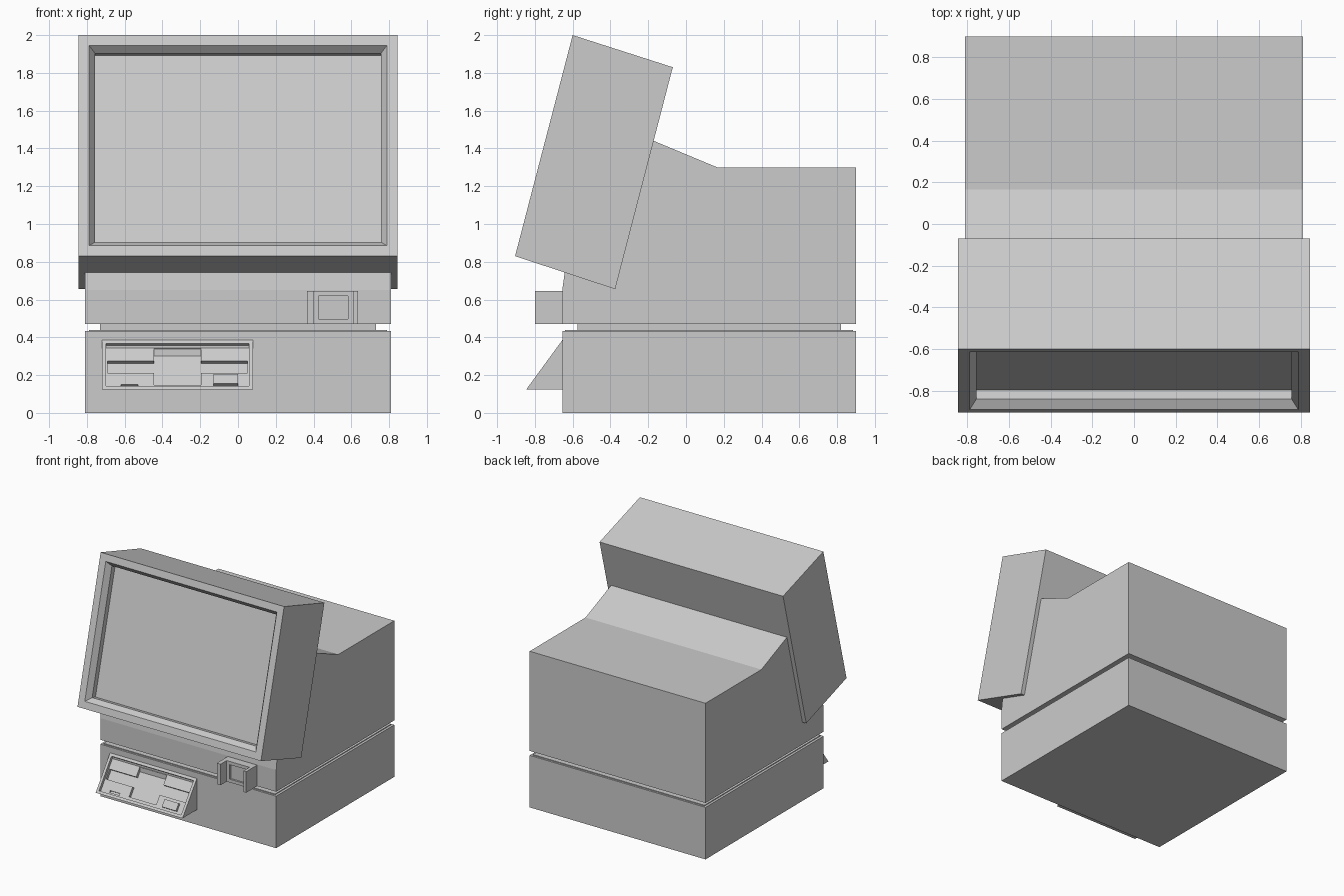
import bpy
import bmesh
from mathutils import Vector

cube = bpy.data.objects.get("Cube")
if cube:
    bpy.data.objects.remove(cube, do_unlink=True)

grey = bpy.data.materials.new("plain grey plastic")
grey.use_nodes = True
colour = (0.6, 0.6, 0.6, 1)
grey.diffuse_color = colour
grey.node_tree.nodes["Principled BSDF"].inputs["Base Color"].default_value = colour


def prism(name, profile, x0, x1, insets=()):
    """Extrude a (y, z) profile along x; insets recess the first profile edge's face."""
    bm = bmesh.new()
    a = [bm.verts.new((x0, y, z)) for y, z in profile]
    b = [bm.verts.new((x1, y, z)) for y, z in profile]
    bm.faces.new(a)
    bm.faces.new(b[::-1])
    n = len(a)
    sides = [bm.faces.new((a[i], b[i], b[(i + 1) % n], a[(i + 1) % n])) for i in range(n)]
    bmesh.ops.recalc_face_normals(bm, faces=bm.faces)
    for thickness, depth in insets:
        bmesh.ops.inset_region(bm, faces=[sides[0]], thickness=thickness,
                               depth=-depth, use_even_offset=True)
    mesh = bpy.data.meshes.new(name)
    bm.to_mesh(mesh)
    bm.free()
    mesh.materials.append(grey)
    obj = bpy.data.objects.new(name, mesh)
    bpy.context.collection.objects.link(obj)
    return obj


def box(name, x0, x1, y0, y1, z0, z1, insets=()):
    return prism(name, [(y0, z0), (y0, z1), (y1, z1), (y1, z0)], x0, x1, insets)


def cut(target, cutter):
    cutter.hide_render = True
    mod = target.modifiers.new("cut", 'BOOLEAN')
    mod.object = cutter
    mod.solver = 'EXACT'
    bpy.context.view_layer.objects.active = target
    bpy.ops.object.modifier_apply(modifier=mod.name)
    bpy.data.objects.remove(cutter, do_unlink=True)


# Stacked case: base, lip, recessed neck and main body
box("base_case", -0.81, 0.81, -0.655, 0.9, 0, 0.433)
box("base_lip", -0.79, 0.79, -0.64, 0.885, 0.43, 0.44)
box("recessed_neck", -0.73, 0.73, -0.575, 0.82, 0.435, 0.475)
prism("main_body", [(-0.655, 0.47), (-0.655, 0.65), (-0.64, 0.76), (-0.4, 1.3), (-0.25, 1.473),
                    (0.165, 1.3), (0.9, 1.3), (0.9, 0.47)], -0.81, 0.81)

# Tilted monitor with bevelled bezel and sunken screen
prism("monitor", [(-0.905, 0.83), (-0.6, 2.0), (-0.07, 1.83), (-0.375, 0.655)], -0.845, 0.845,
      [(0.057, 0), (0.032, 0.045), (0, 0.045)])

# Bracketed switch on the front
box("switch_left_cheek", 0.61, 0.635, -0.8, -0.65, 0.47, 0.645)
box("switch_right_cheek", 0.365, 0.4, -0.8, -0.65, 0.47, 0.645)
box("switch_block", 0.4, 0.61, -0.72, -0.65, 0.47, 0.645, [(0.027, 0), (0, 0.015)])

# Sloped disk drive
foot, head = Vector((-0.845, 0.125)), Vector((-0.655, 0.385))
along = (head - foot).normalized()
inward = Vector((along.y, -along.x))


def sloped_box(name, x0, x1, s0, s1, d0, d1):
    """Box set on the drive slope: s runs up the slope, d runs into it."""
    corners = ((s0, d0), (s1, d0), (s1, d1), (s0, d1))
    return prism(name, [foot + along * s + inward * d for s, d in corners], x0, x1)


drive = prism("disk_drive", [foot, head, (-0.6, 0.385), (-0.6, 0.125)], -0.72, 0.08,
              [(0.022, 0), (0, 0.025)])
cut(drive, sloped_box("slot_cutter", -0.69, 0.05, 0.125, 0.205, 0.0, 0.05))
cut(drive, sloped_box("grip_cutter", -0.445, -0.195, 0.045, 0.285, 0.0, 0.05))
cut(drive, sloped_box("lamp_cutter", -0.62, -0.53, 0.035, 0.05, 0.0, 0.04))
sloped_box("drive_lever", -0.13, 0.0, 0.041, 0.103, 0.005, 0.03)
